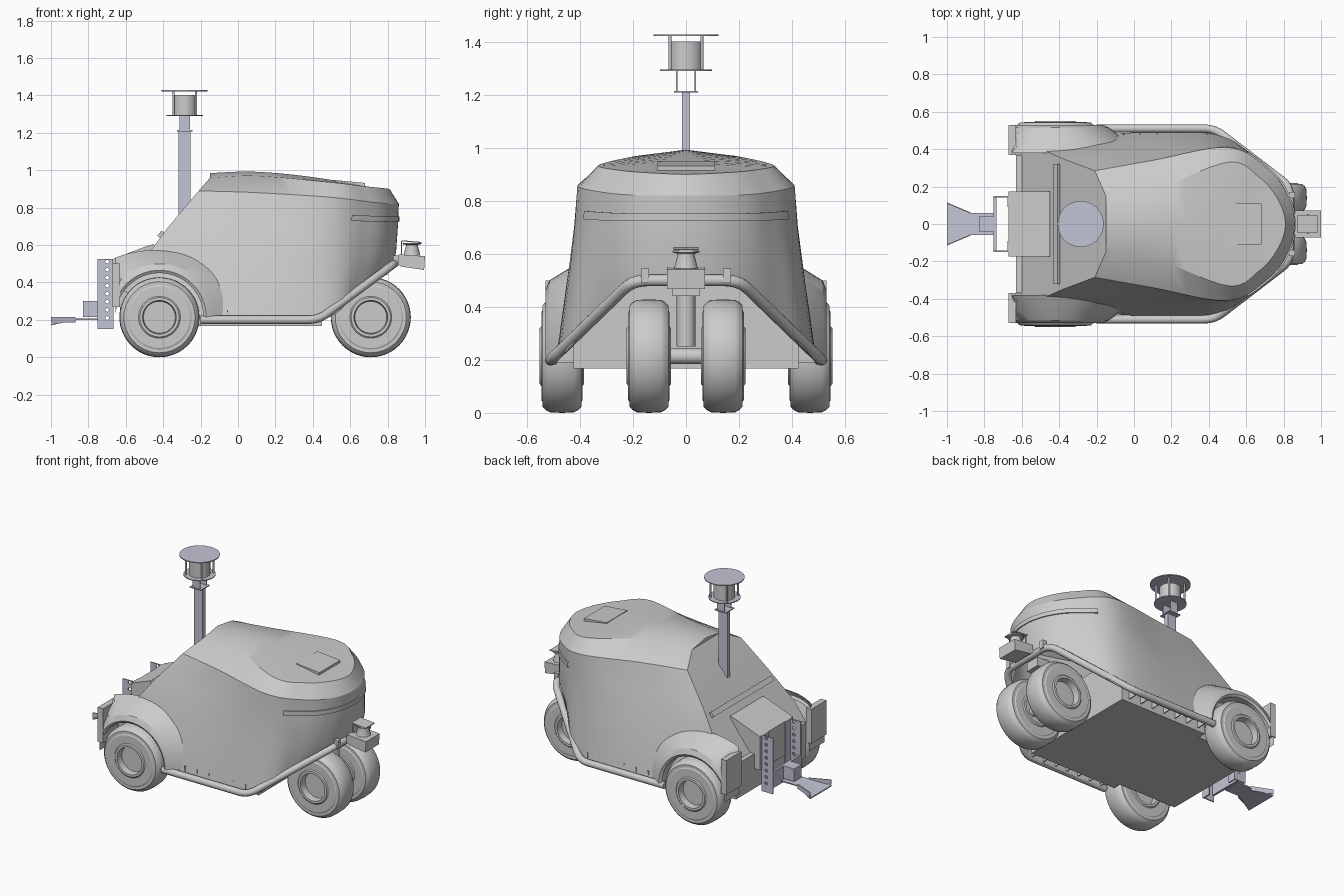
import bpy, bmesh, math
from mathutils import Vector, Matrix

if "Cube" in bpy.data.objects:
    bpy.data.objects.remove(bpy.data.objects["Cube"])

metal = bpy.data.materials.new("pale_metal")
metal.diffuse_color = (0.55, 0.56, 0.66, 1)
metal.use_nodes = True
metal.node_tree.nodes["Principled BSDF"].inputs["Base Color"].default_value = metal.diffuse_color


def finish(name, bm, mat=None):
    bmesh.ops.remove_doubles(bm, verts=bm.verts, dist=0.0004)
    bmesh.ops.recalc_face_normals(bm, faces=bm.faces)
    me = bpy.data.meshes.new(name)
    bm.to_mesh(me)
    bm.free()
    ob = bpy.data.objects.new(name, me)
    bpy.context.collection.objects.link(ob)
    if mat:
        me.materials.append(mat)
    return ob


def box(name, x, y, z, mat=None, tilt=0):
    """Box from (min, max) ranges, tilted about y."""
    bm = bmesh.new()
    c = [sum(r) / 2 for r in (x, y, z)]
    s = [r[1] - r[0] for r in (x, y, z)]
    m = Matrix.Translation(c) @ Matrix.Rotation(tilt, 4, 'Y') @ Matrix.Diagonal((*s, 1))
    bmesh.ops.create_cube(bm, size=1, matrix=m)
    return finish(name, bm, mat)


def prism(name, pts, axis, lo, hi, mat=None):
    """Extrude an xz profile along y, or an xy profile along z."""
    bm = bmesh.new()
    rows = [[bm.verts.new((a, h, b) if axis == 'Y' else (a, b, h)) for a, b in pts] for h in (lo, hi)]
    n = len(pts)
    for r in rows:
        bm.faces.new(r)
    for i in range(n):
        bm.faces.new((rows[0][i], rows[0][(i + 1) % n], rows[1][(i + 1) % n], rows[1][i]))
    return finish(name, bm, mat)


def loft(name, rows, closed=False, mat=None):
    bm = bmesh.new()
    vs = [[bm.verts.new(p) for p in r] for r in rows]
    n = len(rows[0])
    for a, b in zip(vs, vs[1:]):
        for i in range(n if closed else n - 1):
            j = (i + 1) % n
            bm.faces.new((a[i], a[j], b[j], b[i]))
    return finish(name, bm, mat)


def lathe(name, prof, loc, axis='Z', mat=None, n=48):
    """Revolve (radius, height) points about an axis."""
    rows = []
    for r, h in prof:
        ring = [(r * math.cos(t), r * math.sin(t)) for t in (2 * math.pi * i / n for i in range(n))]
        rows.append([Vector((a, b, h) if axis == 'Z' else (a, h, b)) + Vector(loc) for a, b in ring])
    return loft(name, rows, True, mat)


def disc(name, loc, r, h, mat=None, axis='Z', r2=None, n=40):
    return lathe(name, [(0, 0), (r, 0), (r if r2 is None else r2, h), (0, h)], loc, axis, mat, n)


def spline(p, steps=7):
    """Catmull-Rom through half an outline, mirrored across y = 0 at its nose."""
    p = [Vector(q) for q in p]
    flip = Vector((1, -1, 1))
    p = [2 * p[0] - p[1]] + p + [p[-2] * flip]
    out = []
    for a, b, c, d in zip(p, p[1:], p[2:], p[3:]):
        for k in range(steps):
            t = k / steps
            out.append(0.5 * (2 * b + (c - a) * t + (2 * a - 5 * b + 4 * c - d) * t * t
                              + (3 * b - a - 3 * c + d) * t ** 3))
    out.append(p[-2])
    return out + [q * flip for q in reversed(out[:-1])]


# body shell: outlines from the skirt up to the roof, each rear corner -> nose
levels = [
    [(-.63, .40, .36), (-.15, .48, .20), (.44, .48, .20), (.63, .34, .35), (.79, .18, .48), (.83, 0, .50)],
    [(-.52, .41, .50), (-.05, .43, .50), (.46, .44, .52), (.70, .32, .55), (.81, .17, .56), (.845, 0, .56)],
    [(-.37, .345, .70), (.05, .375, .70), (.48, .42, .70), (.71, .30, .70), (.82, .16, .70), (.855, 0, .70)],
    [(-.21, .285, .89), (.10, .34, .88), (.50, .41, .855), (.71, .30, .83), (.82, .16, .82), (.86, 0, .82)],
    [(-.15, .15, .96), (.10, .18, .97), (.50, .33, .935), (.67, .25, .915), (.77, .13, .905), (.81, 0, .90)]]
rows = [spline(l) for l in levels]
ridge = [Vector((q.x, 0, q.z + .16 * abs(q.y) * (1 - max(0, min(1, (q.x + .1) / .8))))) for q in rows[-1]]
loft("body_shell", rows + [ridge], True)

# light strip around the nose
strip = []
for f, off in ((.2, 0), (.2, .006), (.43, .006), (.43, 0)):
    line = [a.lerp(b, f) for a, b in zip(rows[2], rows[3])]
    strip.append([q + Vector((off, math.copysign(off, q.y) if abs(q.y) > .01 else 0, 0))
                  for q in line if q.x > .6])
loft("nose_light_strip", strip)

# roof hatch, rear slot and rear box
box("roof_hatch", (.51, .68), (-.11, .11), (.922, .94), tilt=math.radians(5.5))
box("rear_slot", (-.43, -.395), (-.32, .32), (.647, .667), tilt=math.radians(-51))
prism("rear_box", [(-.45, .3), (-.45, .605), (-.50, .59), (-.67, .525), (-.67, .3)], 'Y', -.175, .175)

# chassis
box("chassis_front", (-.2, .45), (-.425, .425), (.168, .48))
box("chassis_rear", (-.63, -.2), (-.37, .37), (.168, .40))

# wheels
half = [(0, .04), (.085, .04), (.09, .084), (.105, .084), (.112, .078), (.165, .078),
        (.172, .074), (.19, .074), (.203, .062), (.212, .045), (.214, 0)]
prof = half + [(r, -h) for r, h in reversed(half[:-1])]
for s, side in ((1, "left"), (-1, "right")):
    lathe("rear_wheel_" + side, prof, (-.42, s * .468, .214), 'Y')
    lathe("front_wheel_" + side, prof, (.71, s * .14, .214), 'Y')

    # flared rear fender
    rings = []
    for r, y, sx in ((.235, .37, 1), (.235, .52, 1), (.25, .53, 1), (.285, .515, 1),
                     (.325, .45, 1.15), (.36, .38, 1.4)):
        rings.append([(max(-.655, -.42 + r * sx * math.cos(t)), s * y, .215 + r * math.sin(t))
                      for t in (math.pi * i / 32 for i in range(33))])
    loft("rear_fender_" + side, rings)
    box("rear_flap_" + side, (-.67, -.63), sorted((s * .37, s * .53)), (.27, .50))

    # ribs under the sill
    for i in range(7):
        x = -.15 + i * .09
        box(f"sill_rib_{side}_{i}", (x, x + .006), sorted((s * .42, s * .485)), (.19, .25))
    box("bumper_mount_" + side, (.83, .86), sorted((s * .14, s * .17)), (.49, .545))

# front steering post and axle
disc("steering_post", (.71, 0, .25), .035, .27)
disc("front_axle", (.71, -.15, .214), .03, .30, axis='Y')
box("steering_arm", (.45, .80), (-.05, .05), (.44, .50))

# tubular bumper with rounded corners
key = [(-.2, .51, .2), (.43, .51, .2), (.835, .20, .5)]
key = [Vector(k) for k in key + [(x, -y, z) for x, y, z in reversed(key)]]
path = [key[0]]
for a, b, c in zip(key, key[1:], key[2:]):
    p, q = b + (a - b).normalized() * .06, b + (c - b).normalized() * .06
    path += [p.lerp(b, t).lerp(b.lerp(q, t), t) for t in (0, .2, .4, .6, .8, 1)]
path.append(key[-1])
cu = bpy.data.curves.new("bumper_tube", 'CURVE')
cu.dimensions = '3D'
cu.bevel_depth, cu.bevel_resolution, cu.use_fill_caps = .022, 4, True
sp = cu.splines.new('POLY')
sp.points.add(len(path) - 1)
for pt, q in zip(sp.points, path):
    pt.co = (*q, 1)
bpy.context.collection.objects.link(bpy.data.objects.new("bumper_tube", cu))

# front sensor
prism("front_sensor_bracket", [(.85, .505), (.87, .485), (.995, .467), (1.0, .54), (.86, .55)], 'Y', -.072, .072)
lathe("front_sensor", [(0, 0), (.045, 0), (.032, .05), (.032, .056), (.05, .06), (.05, .066), (0, .066)],
      (.93, 0, .545))
box("front_sensor_cover", (.875, .98), (-.048, .048), (.615, .621), tilt=math.radians(5))
box("front_sensor_cover_post", (.872, .878), (-.03, .03), (.54, .62))

# sensor mast
mx = -.285
box("mast", (mx - .032, mx + .032), (-.015, .015), (.75, 1.21), metal)
box("mast_plate", (mx - .042, mx + .042), (-.045, .045), (1.208, 1.214), metal)
for s in (1, -1):
    box(f"mast_bracket_{s}", (mx - .028, mx + .028), sorted((s * .032, s * .037)), (1.21, 1.292), metal)
disc("sensor_base_disc", (mx, 0, 1.29), .098, .006, metal)
disc("mast_sensor", (mx, 0, 1.296), .065, .105)
for i in range(4):
    t = math.pi / 4 + i * math.pi / 2
    disc(f"sensor_post_{i}", (mx + .085 * math.cos(t), .085 * math.sin(t), 1.295), .006, .13, metal, n=12)
disc("sensor_top_disc", (mx, 0, 1.422), .123, .006, metal)

# hitch rails with a row of holes
bm = bmesh.new()
for i in range(8):
    bmesh.ops.create_cone(bm, cap_ends=True, segments=16, radius1=.01, radius2=.01, depth=.5,
                          matrix=Matrix.Translation((-.70, 0, .21 + i * .043)) @ Matrix.Rotation(math.pi / 2, 4, 'X'))
cutter = finish("hole_cutter", bm)
cutter.hide_render = True
cutter.hide_set(True)
for s, side in ((1, "left"), (-1, "right")):
    rail = box("hitch_rail_" + side, (-.75, -.665), sorted((s * .142, s * .15)), (.15, .525), metal)
    b = rail.modifiers.new("holes", 'BOOLEAN')
    b.operation, b.object, b.solver = 'DIFFERENCE', cutter, 'EXACT'
    box("hitch_flange_" + side, (-.675, -.667), sorted((s * .09, s * .15)), (.15, .525), metal)
    # upturned lip of the flared tongue
    prism("hitch_lip_" + side, [(-1, s * .115), (-.87, s * .06), (-.87, s * .054), (-1, s * .109)],
          'Z', .185, .215, metal)
box("hitch_crossbar", (-.75, -.735), (-.145, .145), (.19, .30), metal)
box("hitch_block", (-.83, -.735), (-.04, .04), (.215, .30), metal)
tongue = prism("hitch_tongue", [(-1, -.115), (-.87, -.06), (-.74, -.06), (-.74, .06), (-.87, .06), (-1, .115)],
               'Z', .20, .208, metal)
for v in tongue.data.vertices:
    v.co.z -= .03 * max(0, (-.87 - v.co.x) / .13)

# smooth shading with sharp edges kept
for ob in bpy.context.scene.objects:
    ob.select_set(ob.type == 'MESH' and not ob.hide_render)
bpy.context.view_layer.objects.active = bpy.data.objects["body_shell"]
bpy.ops.object.shade_smooth_by_angle(angle=math.radians(28))
